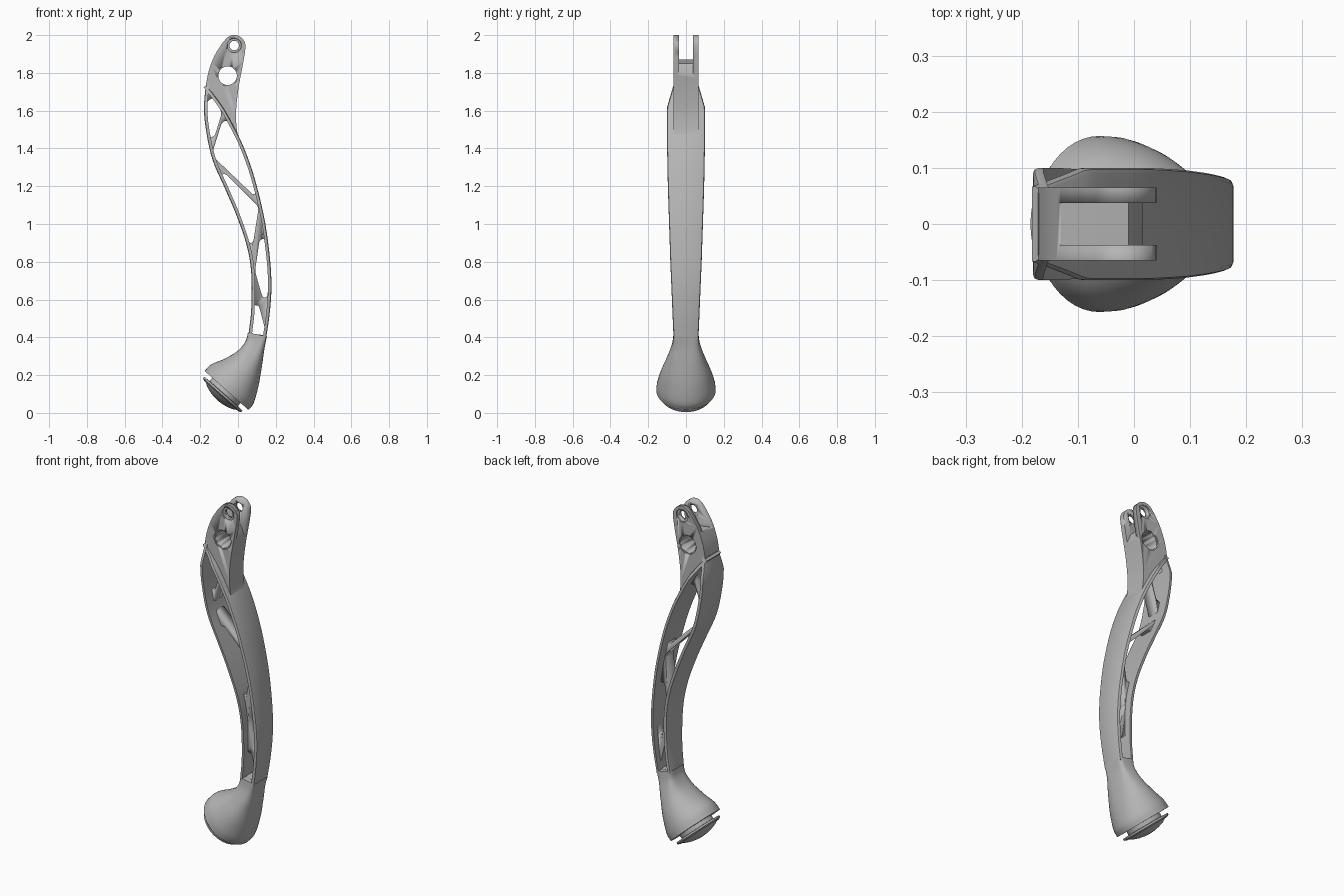
import bpy, bmesh, math
from mathutils import Vector

cube = bpy.data.objects.get("Cube")
if cube:
    bpy.data.objects.remove(cube)

grey = bpy.data.materials.new("satin grey")
grey.use_nodes = True
grey.diffuse_color = (0.46, 0.46, 0.46, 1)
grey.node_tree.nodes["Principled BSDF"].inputs["Base Color"].default_value = grey.diffuse_color


def spline(points, steps=5):
    """Catmull-Rom through tuples of any length."""
    pts = [Vector(p) for p in points]
    pts = [2 * pts[0] - pts[1]] + pts + [2 * pts[-1] - pts[-2]]
    out = []
    for a, b, c, d in zip(pts, pts[1:], pts[2:], pts[3:]):
        for k in range(steps):
            t = k / steps
            out.append(0.5 * (2 * b + (c - a) * t + (2 * a - 5 * b + 4 * c - d) * t**2
                              + (3 * b - a - 3 * c + d) * t**3))
    return out + [pts[-2]]


def rounded(corners, radius=0.022, steps=5):
    """Polygon with soft corners."""
    pts = [Vector(p) for p in corners]
    out = []
    for i, p in enumerate(pts):
        ends = []
        for q in (pts[i - 1], pts[(i + 1) % len(pts)]):
            edge = q - p
            ends.append(p + edge.normalized() * min(radius, edge.length * 0.48))
        for k in range(steps + 1):
            t = k / steps
            out.append(ends[0] * (1 - t)**2 + p * 2 * t * (1 - t) + ends[1] * t**2)
    return out


def circle(x, z, r, n=40):
    return [(x + r * math.cos(math.tau * k / n), z + r * math.sin(math.tau * k / n)) for k in range(n)]


def loft(name, rings, smooth=30):
    """Skin closed rings of points and cap both ends."""
    bm = bmesh.new()
    rows = [[bm.verts.new(p) for p in ring] for ring in rings]
    n = len(rows[0])
    for a, b in zip(rows, rows[1:]):
        for i in range(n):
            bm.faces.new((a[i], a[(i + 1) % n], b[(i + 1) % n], b[i]))
    bm.faces.new(rows[0])
    bm.faces.new(rows[-1])
    bmesh.ops.recalc_face_normals(bm, faces=bm.faces)
    mesh = bpy.data.meshes.new(name)
    bm.to_mesh(mesh)
    bm.free()
    mesh.materials.append(grey)
    ob = bpy.data.objects.new(name, mesh)
    bpy.context.collection.objects.link(ob)
    bpy.ops.object.select_all(action="DESELECT")
    ob.select_set(True)
    bpy.context.view_layer.objects.active = ob
    bpy.ops.object.shade_smooth_by_angle(angle=math.radians(smooth))
    return ob


def prism(name, outline, y0, y1):
    return loft(name, [[(p[0], y, p[1]) for p in outline] for y in (y0, y1)])


def cut(ob, cutters):
    for c in cutters:
        c.hide_render = True
        mod = ob.modifiers.new("cut", "BOOLEAN")
        mod.operation, mod.solver, mod.object = "DIFFERENCE", "EXACT", c
    graph = bpy.context.evaluated_depsgraph_get()
    mesh = bpy.data.meshes.new_from_object(ob.evaluated_get(graph))
    ob.modifiers.clear()
    ob.data = mesh
    for c in cutters:
        bpy.data.objects.remove(c)


# Side edges of the lever, from top to bottom
inner_edge = spline([(-.17, 1.74), (-.18, 1.62), (-.17, 1.5), (-.135, 1.34), (-.07, 1.19), (-.01, 1.05),
                     (.045, .89), (.07, .74), (.07, .55), (.055, .41)])
outer_edge = spline([(-.168, 1.735), (-.125, 1.68), (-.075, 1.61), (-.03, 1.53), (.02, 1.43), (.07, 1.3),
                     (.11, 1.16), (.145, 1), (.17, .81), (.177, .66), (.167, .52), (.148, .39)])


def half_width(z):
    stops = [(.4, .066), (.8, .083), (1.2, .096), (1.4, .1), (1.62, .1), (1.74, .065)]
    for (z0, w0), (z1, w1) in zip(stops, stops[1:]):
        if z <= z1:
            return w0 + (w1 - w0) * max(0, (z - z0) / (z1 - z0))
    return stops[-1][1]


# Wide flanges running along both edges
def flange(name, path, side, thick=.018, soft=.01):
    rings = []
    for i, p in enumerate(path):
        d = (path[min(i + 1, len(path) - 1)] - path[max(i - 1, 0)]).normalized()
        n = Vector((-d.y, d.x)) * side
        w = half_width(p.y)
        section = [(thick, -w), (soft, -w), (soft * .3, soft * .3 - w), (0, soft - w),
                   (0, w - soft), (soft * .3, w - soft * .3), (soft, w), (thick, w)]
        rings.append([(p.x + n.x * s, y, p.y + n.y * s) for s, y in section])
    loft(name, rings)


flange("inner_flange", inner_edge, 1)
flange("outer_flange", outer_edge, -1)

# Thin web between the flanges, opened into a truss
shrink = .008
outline = [(p.x + shrink, p.y) for p in inner_edge[1:]] + [(p.x - shrink, p.y) for p in reversed(outer_edge[1:])]
web = prism("truss_web", outline, -.035, .035)
windows = [
    [(-.165, 1.65), (-.13, 1.67), (-.085, 1.59), (-.125, 1.46), (-.165, 1.46), (-.172, 1.56)],
    [(-.085, 1.54), (-.05, 1.55), (.035, 1.385), (.1, 1.18), (.085, 1.15), (-.14, 1.365)],
    [(-.105, 1.25), (-.07, 1.27), (.11, 1.09), (.08, .9), (.055, .9), (-.01, 1.09)],
    [(.115, .92), (.15, .92), (.168, .75), (.155, .61), (.13, .61), (.09, .75)],
    [(.08, .57), (.11, .57), (.152, .41), (.068, .42)],
]
cut(web, [prism("window_cutter", rounded(w), -.2, .2) for w in windows])

# Forked head with pivot holes
head_x, head_z, head_r = -.02, 1.94, .06
arc = [(head_x + head_r * math.cos(math.radians(a)), head_z + head_r * math.sin(math.radians(a)))
       for a in range(150, -1, -10)]
left_side = spline([(-.17, 1.735), (-.155, 1.81), (-.125, 1.89), (-.085, 1.955)])
right_side = spline([(.037, 1.91), (.025, 1.84), (.003, 1.72), (-.01, 1.6), (-.006, 1.5), (.01, 1.44)])
head = prism("forked_head", left_side + arc + right_side + [(-.04, 1.53), (-.085, 1.61), (-.135, 1.68)],
             -.065, .065)
slot = [(-.3, 1.89), (-.13, 1.87), (-.01, 1.85), (.016, 1.79), (.2, 1.5), (.2, 2.2), (-.3, 2.2)]
cutters = [prism("slot_cutter", slot, -.037, .037),
           prism("pin_cutter", circle(head_x, 1.945, .025), -.2, .2),
           prism("pivot_cutter", circle(-.055, 1.785, .049), -.2, .2)]
for s in (-1, 1):
    cutters.append(prism("pin_recess_cutter", circle(head_x, 1.945, .037), s * .057, s * .2))
    cutters.append(prism("pivot_recess_cutter", circle(-.055, 1.785, .055), s * .058, s * .2))
cut(head, cutters)

# Flared foot: left x, z, right x, z, half width, squareness
sections = spline([(.053, .425, .153, .405, .066, 7), (.04, .38, .14, .34, .074, 4),
                   (0, .33, .128, .255, .099, 2.6), (-.07, .287, .108, .14, .133, 2.1),
                   (-.14, .258, .082, .05, .153, 2), (-.177, .222, .055, .016, .157, 2)])
rings = []
for lx, lz, rx, rz, w, n in sections:
    ring = []
    for k in range(48):
        c, s = math.cos(math.tau * k / 48), math.sin(math.tau * k / 48)
        u = math.copysign(abs(c)**(2 / n), c)
        v = math.copysign(abs(s)**(2 / n), s)
        ring.append(((lx + rx) / 2 + u * (rx - lx) / 2, v * w, (lz + rz) / 2 + u * (rz - lz) / 2))
    rings.append(ring)
loft("flared_foot", rings, 40)

# Domed end cap on a short neck
centre = Vector((-.061, 0, .119))
axis = Vector((-.663, 0, -.748))
across = Vector((.748, 0, -.663))
profile = [(.1, -.01), (.1, .022), (.135, .024), (.135, .034), (.122, .041), (.117, .036),
           (.09, .053), (.06, .063), (.03, .069), (.004, .071)]
loft("end_cap", [[centre + axis * d + across * x + Vector((0, y, 0)) for x, y in circle(0, 0, r, 48)]
                 for r, d in profile])
